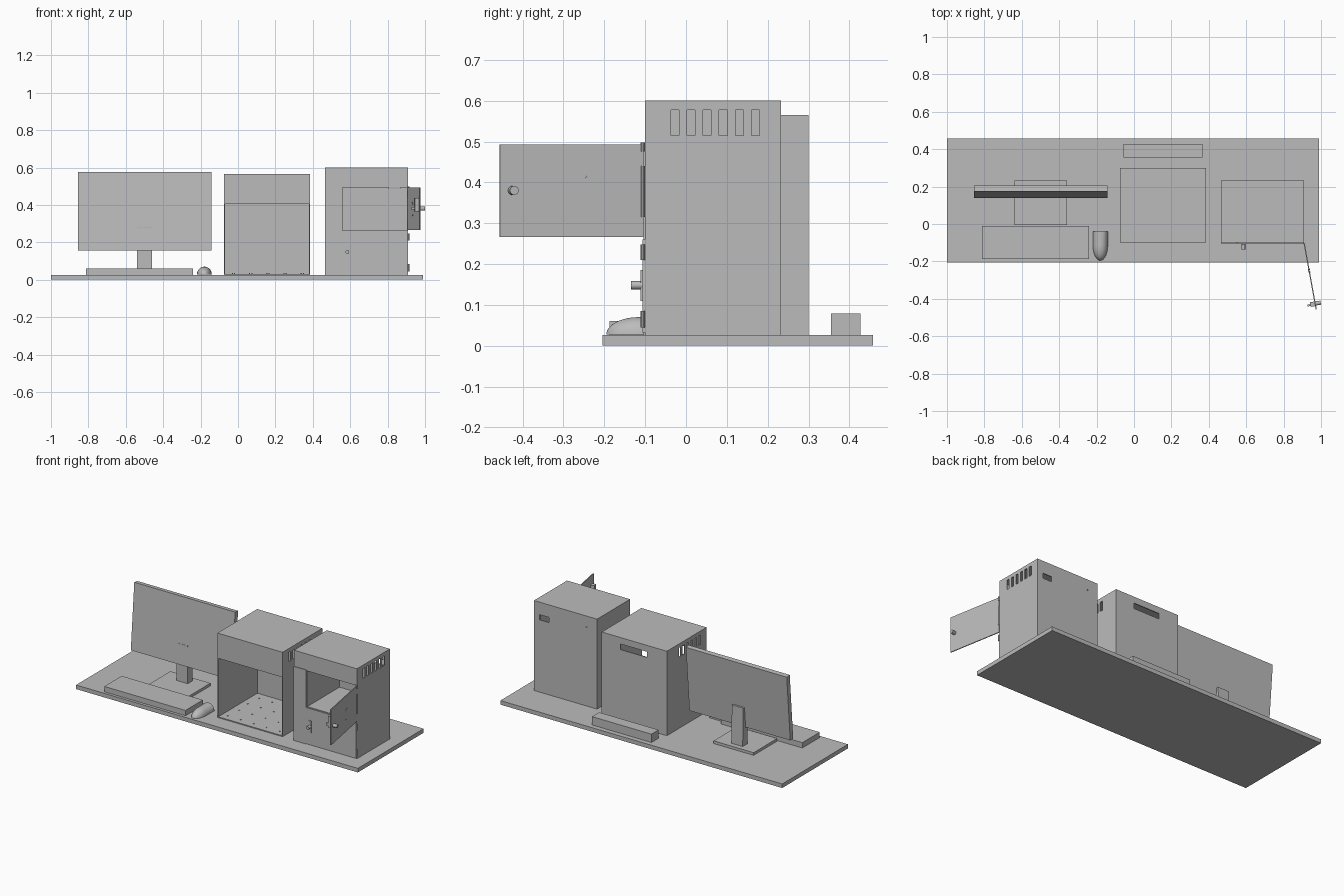
import bpy, bmesh, math
from mathutils import Vector

if "Cube" in bpy.data.objects:
    bpy.data.objects.remove(bpy.data.objects["Cube"])

grey = bpy.data.materials.new("plain grey")
grey.diffuse_color = (0.5, 0.5, 0.5, 1)
grey.use_nodes = True
grey.node_tree.nodes["Principled BSDF"].inputs["Base Color"].default_value = grey.diffuse_color


def finish(name, bm):
    bmesh.ops.recalc_face_normals(bm, faces=bm.faces)
    me = bpy.data.meshes.new(name)
    bm.to_mesh(me)
    bm.free()
    me.materials.append(grey)
    ob = bpy.data.objects.new(name, me)
    bpy.context.collection.objects.link(ob)
    return ob


def add_box(bm, x, y, z):
    vs = bmesh.ops.create_cube(bm, size=1)["verts"]
    for v in vs:
        v.co = [a[0] + (c + 0.5) * (a[1] - a[0]) for a, c in zip((x, y, z), v.co)]
    return vs


def box(name, x, y, z):
    bm = bmesh.new()
    add_box(bm, x, y, z)
    return finish(name, bm)


def rod(name, a, b, r, segs=16):
    """Cylinder between two points."""
    a, b = Vector(a), Vector(b)
    bm = bmesh.new()
    bmesh.ops.create_cone(bm, cap_ends=True, segments=segs, radius1=r, radius2=r,
                          depth=(b - a).length)
    rot = (b - a).to_track_quat('Z', 'Y').to_matrix()
    for v in bm.verts:
        v.co = rot @ v.co + (a + b) / 2
    return finish(name, bm)


def cut(ob, boxes):
    """Cut a list of (x, y, z) ranges out of an object."""
    for rng in boxes:
        c = box("cutter", *rng)
        c.hide_render = True
        m = ob.modifiers.new("cut", 'BOOLEAN')
        m.operation, m.solver, m.object = 'DIFFERENCE', 'EXACT', c
        bpy.context.view_layer.objects.active = ob
        bpy.ops.object.modifier_apply(modifier=m.name)
        bpy.data.objects.remove(c)


def vents(x, z):
    return [(x, (-0.037 + 0.0394 * i, -0.017 + 0.0394 * i), z) for i in range(6)]


# Table board
box("table_board", (-1, 0.99), (-0.205, 0.458), (0, 0.026))

# Monitor: panel leaning back, post and foot
bm = bmesh.new()
for v in add_box(bm, (-0.855, -0.143), (0.14, 0.17), (0.155, 0.575)):
    if v.co.z > 0.5:
        v.co.y += 0.035
        if v.co.y > 0.19:
            v.co.z -= 0.003
finish("monitor_panel", bm)
bm = bmesh.new()
for v in add_box(bm, (-0.54, -0.46), (0.15, 0.2), (0.04, 0.285)):
    if v.co.z > 0.2 and v.co.y > 0.19:
        v.co.y -= 0.006
finish("monitor_post", bm)
box("monitor_foot", (-0.64, -0.357), (-0.005, 0.232), (0.026, 0.043))

# Keyboard
box("keyboard", (-0.813, -0.24), (-0.187, -0.012), (0.026, 0.06))

# Mouse: rounded nose, flat tail
bm = bmesh.new()
bmesh.ops.create_uvsphere(bm, u_segments=32, v_segments=16, radius=1)
for n, co in (((0, 0, -1), (0, 0, 0)), ((0, 1, 0), (0, 0, 0))):
    g = bm.verts[:] + bm.edges[:] + bm.faces[:]
    r = bmesh.ops.bisect_plane(bm, geom=g, plane_co=co, plane_no=n, clear_outer=True)
    bmesh.ops.edgeloop_fill(bm, edges=[e for e in r["geom_cut"]
                                       if isinstance(e, bmesh.types.BMEdge)])
tail = [f for f in bm.faces if all(abs(v.co.y) < 1e-4 for v in f.verts)]
ext = bmesh.ops.extrude_face_region(bm, geom=tail)["geom"]
bmesh.ops.delete(bm, geom=tail, context='FACES_ONLY')
for v in [e for e in ext if isinstance(e, bmesh.types.BMVert)]:
    v.co.y += 0.95
for v in bm.verts:
    v.co = (-0.18 + v.co.x * 0.04, -0.115 + v.co.y * 0.08, 0.028 + v.co.z * 0.042)
mouse = finish("mouse", bm)

# Open cabinet: hollow body with big front opening, side vents and rear slot
cab = box("open_cabinet", (-0.075, 0.385), (-0.1, 0.3), (0.026, 0.565))
cut(cab, [((-0.069, 0.379), (-0.094, 0.294), (0.032, 0.559)),
          ((-0.069, 0.379), (-0.2, -0.08), (0.032, 0.405)),
          ((0.065, 0.252), (0.28, 0.4), (0.488, 0.524))]
    + vents((-0.2, 0.5), (0.48, 0.54)))

# Screw studs on the cabinet floor
bm = bmesh.new()
for i in range(5):
    for j in range(4):
        x, y = -0.03 + 0.092 * i + 0.012 * (j % 2), -0.06 + 0.1 * j
        add_box(bm, (x - 0.003, x + 0.003), (y - 0.003, y + 0.003), (0.03, 0.035))
finish("floor_studs", bm)

# Tower: hollow body with two door openings, right vents and rear slots
tower = box("tower", (0.465, 0.91), (-0.1, 0.233), (0.026, 0.6))
cut(tower, [((0.471, 0.904), (-0.094, 0.227), (0.032, 0.594)),
            ((0.558, 0.904), (-0.2, -0.08), (0.032, 0.492)),
            ((0.805, 0.87), (0.2, 0.3), (0.487, 0.52)),
            ((0.536, 0.543), (0.2, 0.3), (0.527, 0.534))]
    + vents((0.88, 1), (0.515, 0.577)))
box("tower_shelf", (0.471, 0.904), (-0.098, 0.227), (0.257, 0.264))
box("tower_divider", (0.552, 0.558), (-0.097, 0.227), (0.032, 0.5))
box("tower_strip", (0.465, 0.552), (-0.104, -0.1), (0.026, 0.498))

# Closed lower door with knob
box("lower_door", (0.553, 0.909), (-0.106, -0.1), (0.032, 0.26))
rod("lower_knob", (0.585, -0.1, 0.148), (0.585, -0.135, 0.148), 0.01)
box("lower_latch", (0.577, 0.593), (-0.112, -0.106), (0.11, 0.185))

# Open upper door, its lock and knob, in door space: u along door, w outward
hinge = Vector((0.91, -0.104, 0))
u = Vector((0.064, -0.352, 0)).normalized()
w = Vector((-u.y, u.x, 0))


def on_door(name, us, ws, zs):
    ob = box(name, us, ws, zs)
    for v in ob.data.vertices:
        v.co = hinge + u * v.co.x + w * v.co.y + Vector((0, 0, v.co.z))


def door_point(a, b, z):
    return hinge + u * a + w * b + Vector((0, 0, z))


on_door("upper_door", (0, 0.358), (-0.003, 0.003), (0.266, 0.493))
on_door("door_lock", (0.315, 0.34), (-0.026, -0.003), (0.365, 0.437))
on_door("lock_bolt", (0.325, 0.335), (-0.042, -0.026), (0.375, 0.39))
rod("door_knob", door_point(0.327, 0, 0.38), door_point(0.327, 0.03, 0.38), 0.011)
for i, (a, z) in enumerate(((0.155, 0.345), (0.155, 0.405), (0.142, 0.412))):
    rod("door_screw_%d" % i, door_point(a, -0.006, z), door_point(a, 0.005, z), 0.003, 8)

# Hinges on the right front edge
for i, (a, b) in enumerate(((0.475, 0.498), (0.315, 0.44), (0.21, 0.248), (0.045, 0.085))):
    rod("hinge_%d" % i, (0.911, -0.106, a), (0.911, -0.106, b), 0.005, 10)

# Power strip behind the cabinet
box("power_strip", (-0.055, 0.365), (0.355, 0.427), (0.026, 0.079))

# Smooth the rounded parts
bpy.ops.object.select_all(action='DESELECT')
for ob in bpy.data.objects:
    if ob.name.startswith(("mouse", "hinge", "lower_knob", "door_knob")):
        ob.select_set(True)
        bpy.context.view_layer.objects.active = ob
bpy.ops.object.shade_smooth_by_angle()
